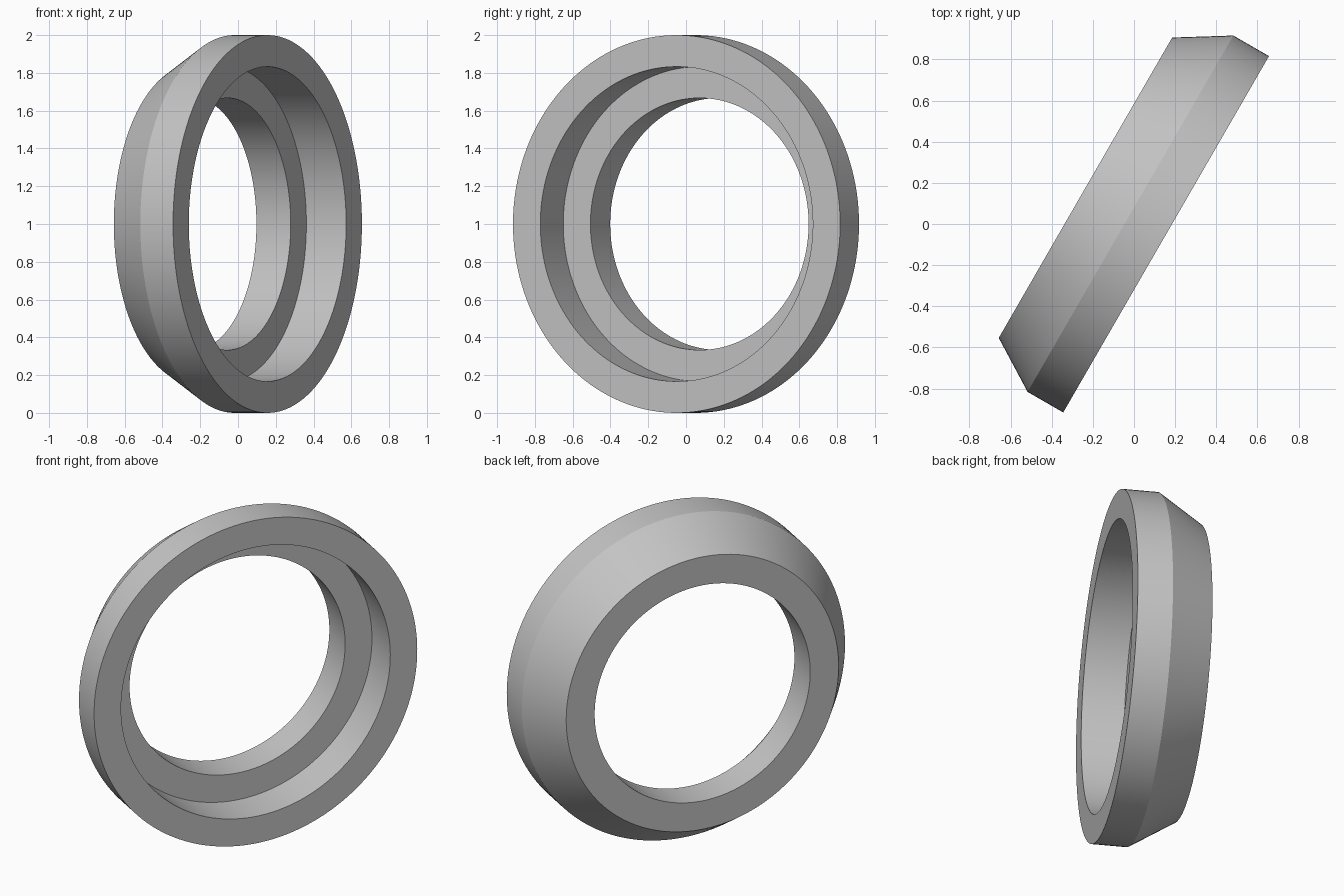
import bpy
import bmesh
from math import radians, tau
from mathutils import Matrix, Vector

cube = bpy.data.objects.get("Cube")
if cube:
    bpy.data.objects.remove(cube, do_unlink=True)

# Plain grey material
grey = bpy.data.materials.new("light grey")
grey.use_nodes = True
colour = (0.55, 0.55, 0.55, 1)
grey.diffuse_color = colour
grey.node_tree.nodes["Principled BSDF"].inputs["Base Color"].default_value = colour

# Ring section: (radius, depth behind the front face)
FRONT_BORE, REAR_BORE = 0.833, 0.667
RIM_DEPTH, STEP_DEPTH, DEPTH = 0.20, 0.243, 0.4525
section = [
    (FRONT_BORE, 0), (1, 0), (1, RIM_DEPTH), (0.843, DEPTH),
    (REAR_BORE, DEPTH), (REAR_BORE, STEP_DEPTH), (FRONT_BORE, STEP_DEPTH),
]

# Revolve the closed section around the local z axis
bm = bmesh.new()
verts = [bm.verts.new((r, 0, -d)) for r, d in section]
edges = [bm.edges.new((verts[i - 1], verts[i])) for i in range(len(verts))]
bmesh.ops.spin(bm, geom=verts + edges, cent=(0, 0, 0), axis=(0, 0, 1),
               angle=tau, steps=160, use_merge=True)
bmesh.ops.remove_doubles(bm, verts=bm.verts, dist=0.0001)
bmesh.ops.recalc_face_normals(bm, faces=bm.faces)

# Stand the ring upright, its front turned towards the left
facing = Vector((0, 0, 1)).rotation_difference(Vector((0.866, -0.5, 0)))
place = Matrix.Translation((0.156, -0.05, 1)) @ facing.to_matrix().to_4x4()
bmesh.ops.transform(bm, matrix=place, verts=bm.verts)

mesh = bpy.data.meshes.new("stepped_ring")
bm.to_mesh(mesh)
bm.free()
mesh.materials.append(grey)
ring = bpy.data.objects.new("stepped_ring", mesh)
bpy.context.collection.objects.link(ring)

# Smooth round walls with sharp rims
bpy.ops.object.select_all(action="DESELECT")
ring.select_set(True)
bpy.context.view_layer.objects.active = ring
bpy.ops.object.shade_smooth_by_angle(angle=radians(25))
